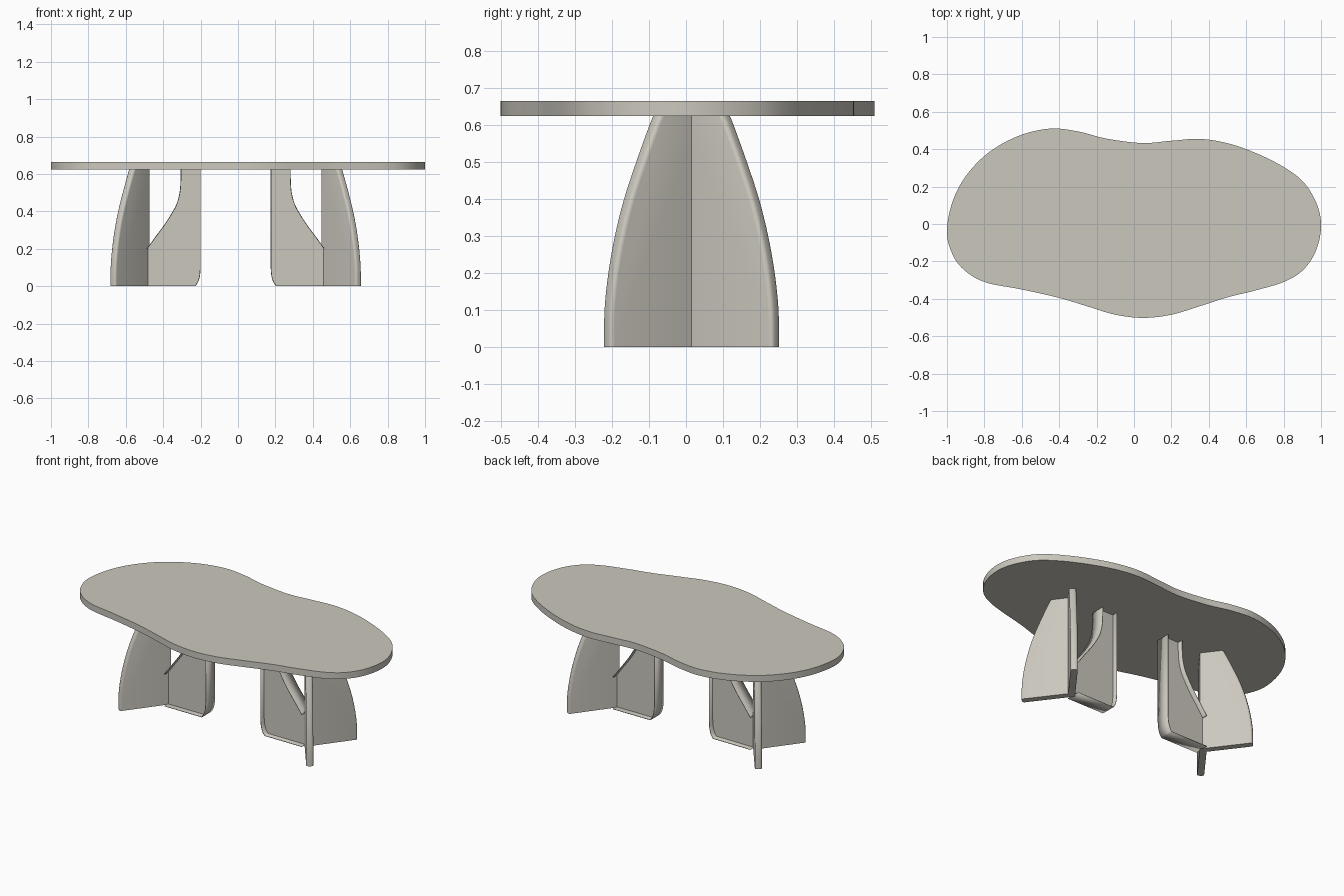
import bpy, bmesh, math
from mathutils import Matrix, Vector

if "Cube" in bpy.data.objects:
    bpy.data.objects.remove(bpy.data.objects["Cube"])

stone = bpy.data.materials.new("warm_grey")
stone.diffuse_color = (0.60, 0.575, 0.515, 1)
stone.use_nodes = True
stone.node_tree.nodes["Principled BSDF"].inputs["Base Color"].default_value = stone.diffuse_color

TOP_Z, TOP_H = 0.625, 0.04


def spline(pts, steps, closed=False):
    """Smooth curve through 2D points (Catmull-Rom)."""
    p = [Vector(q) for q in pts]
    n = len(p)
    get = (lambda i: p[i % n]) if closed else (lambda i: p[max(0, min(n - 1, i))])
    out = []
    for i in range(n if closed else n - 1):
        a, b, c, d = get(i - 1), get(i), get(i + 1), get(i + 2)
        for k in range(steps):
            t = k / steps
            out.append(0.5 * (2 * b + (c - a) * t + (2 * a - 5 * b + 4 * c - d) * t * t
                              + (3 * b - a - 3 * c + d) * t ** 3))
    return out if closed else out + [p[-1]]


def finish(bm, name, matrix):
    bmesh.ops.recalc_face_normals(bm, faces=bm.faces)
    mesh = bpy.data.meshes.new(name)
    bm.to_mesh(mesh)
    bm.free()
    mesh.materials.append(stone)
    ob = bpy.data.objects.new(name, mesh)
    bpy.context.collection.objects.link(ob)
    ob.matrix_world = matrix
    bpy.ops.object.select_all(action='DESELECT')
    ob.select_set(True)
    bpy.context.view_layer.objects.active = ob
    bpy.ops.object.shade_smooth_by_angle(angle=math.radians(35))
    return ob


def prism(verts, direction):
    """Closed outline extruded along a direction."""
    bm = bmesh.new()
    face = bm.faces.new([bm.verts.new(v) for v in verts])
    ext = bmesh.ops.extrude_face_region(bm, geom=[face], use_keep_orig=True)
    moved = [g for g in ext["geom"] if isinstance(g, bmesh.types.BMVert)]
    bmesh.ops.translate(bm, verts=moved, vec=direction)
    return bm


# Free-form tabletop
outline = [(-1, -.03), (-.97, .12), (-.9, .255), (-.78, .38), (-.62, .47), (-.45, .51),
           (-.3, .495), (-.15, .457), (.04, .433), (.2, .445), (.35, .455), (.5, .432),
           (.65, .38), (.8, .305), (.91, .22), (.98, .1), (1, -.02), (.97, -.15),
           (.9, -.25), (.8, -.31), (.65, -.355), (.5, -.392), (.35, -.44), (.2, -.485),
           (.05, -.502), (-.1, -.485), (-.25, -.44), (-.4, -.395), (-.6, -.35),
           (-.8, -.31), (-.92, -.235), (-.98, -.14)]
top = [(p.x, p.y, 0) for p in spline(outline, 6, True)]
finish(prism(top, (0, 0, TOP_H)), "tabletop", Matrix.Translation((0, 0, TOP_Z)))

# Outer fin profile: distance from the leg axis against height
FIN_T = 0.04
fin_curve = spline([(.288, 0), (.286, .1), (.273, .2), (.251, .3), (.220, .4),
                    (.179, .5), (.134, .6), (.121, TOP_Z)], 4)


def outer_fin(name, matrix):
    pts = [(-.015, 0)] + [tuple(p) for p in fin_curve] + [(-.015, TOP_Z)]
    bm = prism([(u, -FIN_T / 2, z) for u, z in pts], (0, FIN_T, 0))
    # round the two long edges of the curved end
    edges = [e for e in bm.edges
             if all(v.co.x > .05 for v in e.verts)
             and abs(e.verts[0].co.z - e.verts[1].co.z) > 1e-4]
    bmesh.ops.bevel(bm, geom=edges, offset=.012, segments=3, profile=.5, affect='EDGES')
    finish(bm, name, matrix)


# Inner fin: thin web framed by wide, thin flanges
WEB_T, FLANGE_W = 0.025, 0.09
cut_curve = spline([(.012, .2), (.055, .26), (.107, .33), (.145, .39), (.171, .44),
                    (.187, .5), (.192, .56), (.193, TOP_Z)], 4)
end_curve = [(.012, .002), (.268, .002)] + \
    spline([(.268, .002), (.282, .022), (.292, .055), (.296, .1)], 3)[1:] + [(.296, TOP_Z)]


def flange(name, path, matrix):
    bm = bmesh.new()
    rows = [[bm.verts.new((p[0], s * FLANGE_W / 2, p[1])) for s in (-1, 1)] for p in path]
    for a, b in zip(rows, rows[1:]):
        bm.faces.new((a[0], a[1], b[1], b[0]))
    ob = finish(bm, name, matrix)
    mod = ob.modifiers.new("thickness", 'SOLIDIFY')
    mod.thickness, mod.offset = 0.004, 0


def inner_fin(name, matrix):
    pts = [(0, 0)] + [tuple(p) for p in end_curve[1:]] + \
        [tuple(p) for p in reversed(cut_curve)] + [(0, .19)]
    finish(prism([(u, -WEB_T / 2, z) for u, z in pts], (0, WEB_T, 0)), name + "_web", matrix)
    flange(name + "_end_flange", end_curve, matrix)
    flange(name + "_cut_flange", cut_curve, matrix)


# Two three-finned legs, turned towards each other
SPREAD = math.radians(127)
for side, x, turn in (("left", -.4975, 0), ("right", .4725, math.pi)):
    place = Matrix.Translation((x, .015, 0)) @ Matrix.Rotation(turn, 4, 'Z')
    inner_fin(side + "_inner_fin", place)
    for label, a in (("a", SPREAD), ("b", -SPREAD)):
        outer_fin(f"{side}_outer_fin_{label}", place @ Matrix.Rotation(a, 4, 'Z'))
